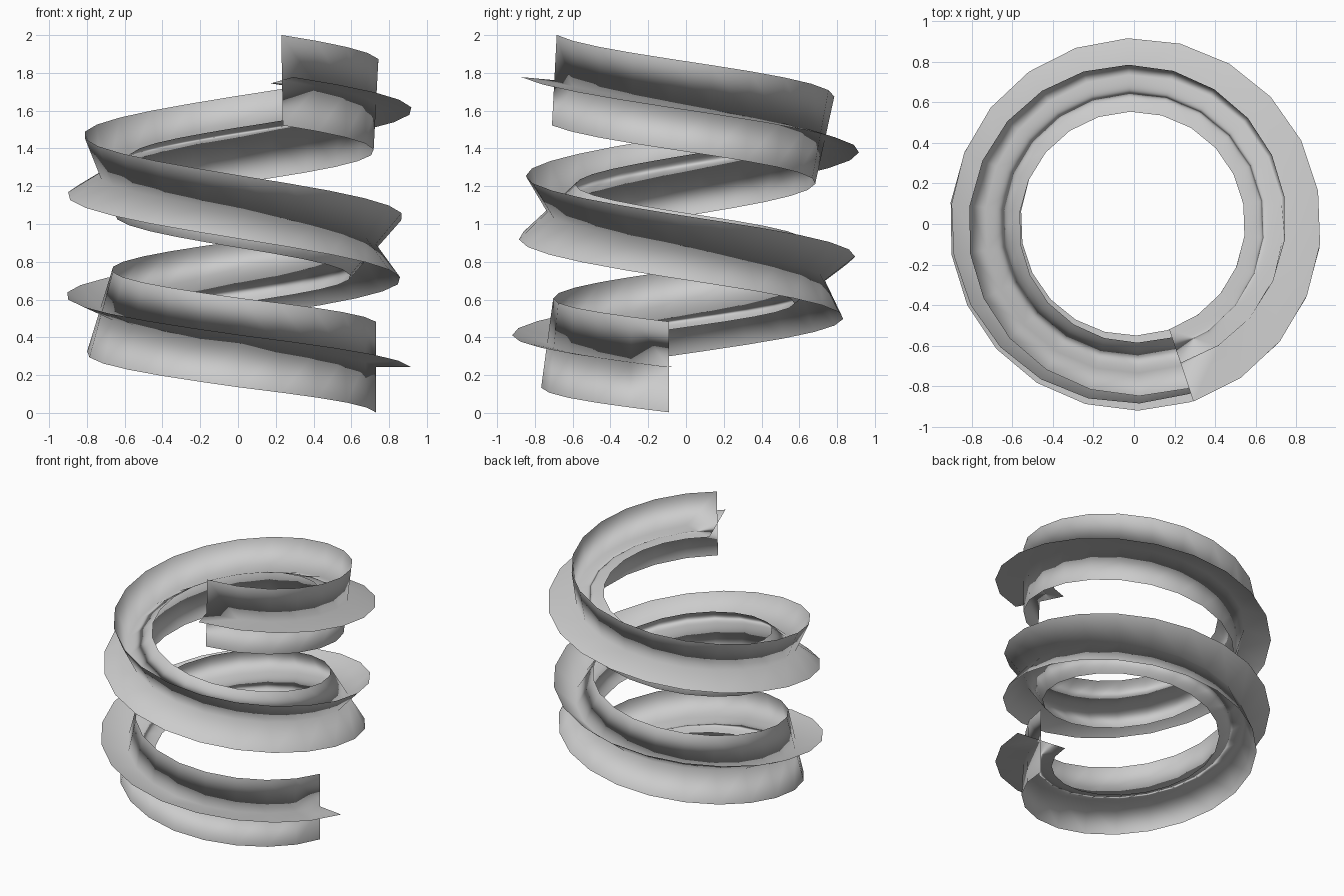
import bpy, bmesh
from math import sin, cos, radians

if "Cube" in bpy.data.objects:
    bpy.data.objects.remove(bpy.data.objects["Cube"])

SEGS = 48                      # steps along the helix
TURN = 784.5                   # total sweep in degrees, clockwise from above
START = -7.0
TWIST = 94.0                   # roll of the cross section along the sweep
RADIUS, ARM_R, ARM_Z = 0.735, 0.188, 0.24
# centre-line heights as (turns, z)
RISE = [(0, .243), (.23, .372), (.48, .537), (.73, .705), (.98, .88),
        (1.23, 1.066), (1.48, 1.258), (1.73, 1.447), (1.98, 1.622), (2.18, 1.762)]


def height(t):
    for (a, za), (b, zb) in zip(RISE, RISE[1:]):
        if t <= b:
            break
    return za + (zb - za) * (t - a) / (b - a)


# Twisting cross section: a centre line with four flat arms swept up the helix
bm = bmesh.new()
rings = []
for i in range(SEGS + 1):
    f = i / SEGS
    ang = radians(START - TURN * f)
    roll = radians(TWIST * f)
    z = height(TURN * f / 360)

    def point(dr, dz):
        r = RADIUS + dr
        return bm.verts.new((r * cos(ang), r * sin(ang), z + dz))

    ring = [point(0, 0)]
    for k in range(4):
        a = roll + radians(90 * k)
        ring.append(point(ARM_R * cos(a), ARM_Z * sin(a)))
    rings.append(ring)

for lo, hi in zip(rings, rings[1:]):
    for k in range(1, 5):
        face = bm.faces.new((lo[0], lo[k], hi[k], hi[0]))
        face.smooth = True

mesh = bpy.data.meshes.new("twisted_helix")
bm.to_mesh(mesh)
bm.free()
helix = bpy.data.objects.new("twisted_helix", mesh)
bpy.context.collection.objects.link(helix)
